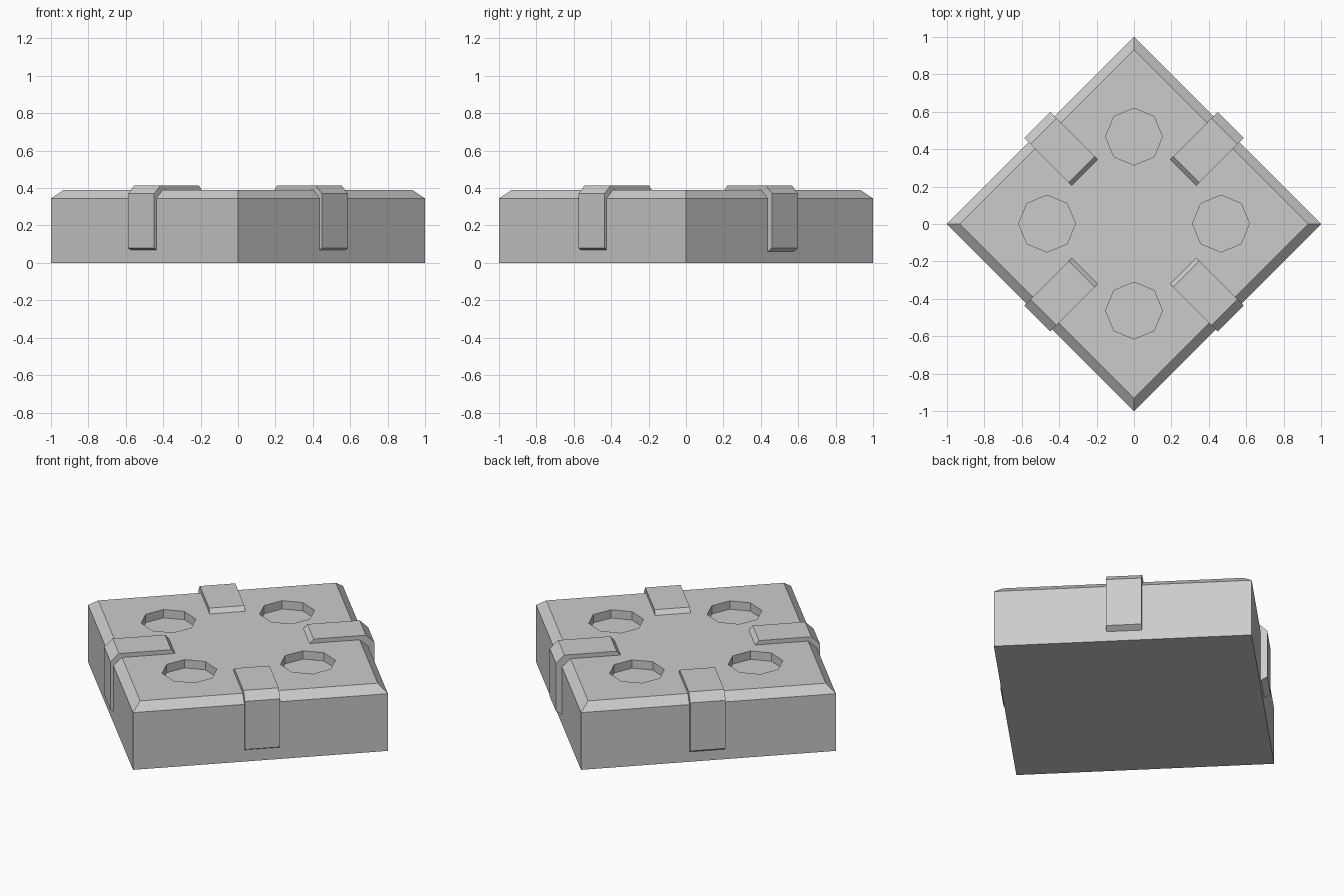
import bpy, bmesh
from math import sin, cos, pi
from mathutils import Matrix

if "Cube" in bpy.data.objects:
    bpy.data.objects.remove(bpy.data.objects["Cube"])


def finish(name, bm):
    bmesh.ops.recalc_face_normals(bm, faces=bm.faces)
    mesh = bpy.data.meshes.new(name)
    bm.to_mesh(mesh)
    bm.free()
    obj = bpy.data.objects.new(name, mesh)
    bpy.context.collection.objects.link(obj)
    return obj


def stack(bm, sides, rings, cx=0, cy=0):
    """Closed solid from regular polygon rings given as (radius, z)."""
    loops = [[bm.verts.new((cx + r * cos(2 * pi * i / sides),
                            cy + r * sin(2 * pi * i / sides), z))
              for i in range(sides)] for r, z in rings]
    for low, high in zip(loops, loops[1:]):
        for i in range(sides):
            j = (i + 1) % sides
            bm.faces.new((low[i], low[j], high[j], high[i]))
    bm.faces.new(loops[0][::-1])
    bm.faces.new(loops[-1])


# Slab with chamfered top, corners on the axes
bm = bmesh.new()
stack(bm, 4, [(1.0, 0), (1.0, 0.345), (0.932, 0.39)])
slab = finish("slab", bm)

# Four shallow octagonal recesses
bm = bmesh.new()
for k in range(4):
    a = k * pi / 2
    stack(bm, 8, [(0.152, 0.34), (0.152, 0.5)],
          0.465 * cos(a), 0.465 * sin(a) + 0.002)
cutter = finish("recess_cutter", bm)
cutter.hide_render = True
cutter.hide_set(True)
cut = slab.modifiers.new("recesses", 'BOOLEAN')
cut.operation = 'DIFFERENCE'
cut.solver = 'EXACT'
cut.object = cutter

# Bent strap profile (distance from centre, z), folded over the slab edge
profile = [(0.373, 0.375), (0.373, 0.39), (0.395, 0.415), (0.685, 0.415),
           (0.732, 0.37), (0.732, 0.08), (0.69, 0.055), (0.69, 0.335),
           (0.645, 0.375)]
for k in range(4):
    bm = bmesh.new()
    face = bm.faces.new([bm.verts.new((d, -0.098, z)) for d, z in profile])
    grown = bmesh.ops.extrude_face_region(bm, geom=[face])["geom"]
    bmesh.ops.translate(bm, vec=(0, 0.196, 0),
                        verts=[v for v in grown if isinstance(v, bmesh.types.BMVert)])
    bm.transform(Matrix.Translation((0, 0.012, 0))
                 @ Matrix.Rotation(pi / 4 + k * pi / 2, 4, 'Z'))
    finish(f"strap_{k + 1}", bm)
